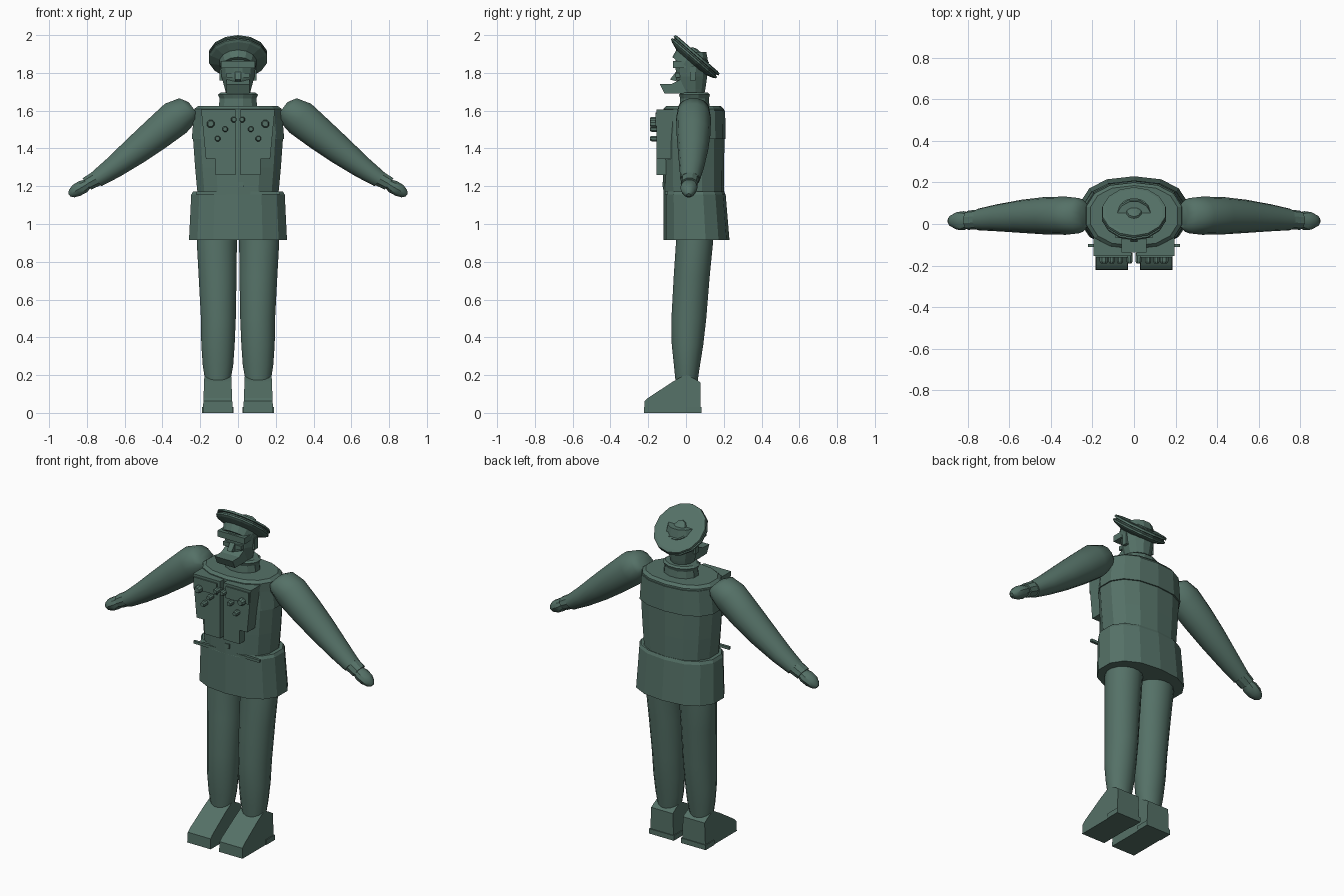
import bpy, bmesh, math
from mathutils import Vector, Matrix

if "Cube" in bpy.data.objects:
    bpy.data.objects.remove(bpy.data.objects["Cube"])

mat = bpy.data.materials.new("dull green plastic")
mat.diffuse_color = (0.09, 0.165, 0.135, 1)
mat.use_nodes = True
mat.node_tree.nodes["Principled BSDF"].inputs["Base Color"].default_value = mat.diffuse_color


def finish(name, bm, smooth=None):
    bmesh.ops.recalc_face_normals(bm, faces=bm.faces)
    me = bpy.data.meshes.new(name)
    bm.to_mesh(me)
    bm.free()
    me.materials.append(mat)
    ob = bpy.data.objects.new(name, me)
    bpy.context.collection.objects.link(ob)
    if smooth:
        bpy.ops.object.select_all(action='DESELECT')
        ob.select_set(True)
        bpy.context.view_layer.objects.active = ob
        bpy.ops.object.shade_smooth_by_angle(angle=math.radians(smooth))
    return ob


def loft(name, rings, n=14, u=(1, 0, 0), v=(0, 1, 0), power=1.0, smooth=None, side=1):
    """Skin through rings of (centre x, y, z, radius along u, radius along v)."""
    bm = bmesh.new()
    u, v = Vector(u), Vector(v)
    curve = lambda t: math.copysign(abs(t) ** power, t)
    loops = []
    for x, y, z, ru, rv in rings:
        loop = []
        for i in range(n):
            a = 2 * math.pi * (i + 0.5) / n
            p = Vector((x, y, z)) + u * ru * curve(math.cos(a)) + v * rv * curve(math.sin(a))
            loop.append(bm.verts.new((p.x * side, p.y, p.z)))
        loops.append(loop)
    for a, b in zip(loops, loops[1:]):
        for i in range(n):
            j = (i + 1) % n
            bm.faces.new((a[i], a[j], b[j], b[i]))
    bm.faces.new(loops[0])
    bm.faces.new(loops[-1])
    return finish(name, bm, smooth)


def extrude(name, profile, x0, x1, taper=0.0, side=1):
    """Side profile of (y, z) points run from x0 to x1, narrowing with height."""
    bm = bmesh.new()
    rows = []
    for x, s in ((x0, 1), (x1, -1)):
        rows.append([bm.verts.new(((x + s * taper * z) * side, y, z)) for y, z in profile])
    n = len(profile)
    for i in range(n):
        j = (i + 1) % n
        bm.faces.new((rows[0][i], rows[0][j], rows[1][j], rows[1][i]))
    bm.faces.new(rows[0])
    bm.faces.new(rows[1])
    return finish(name, bm)


def plate(name, outline, y0, y1, side=1):
    """Front outline of (x, z) points run from y0 to y1."""
    bm = bmesh.new()
    f = [bm.verts.new((x * side, y0, z)) for x, z in outline]
    b = [bm.verts.new((x * side, y1, z)) for x, z in outline]
    n = len(outline)
    for i in range(n):
        j = (i + 1) % n
        bm.faces.new((f[i], f[j], b[j], b[i]))
    bm.faces.new(f)
    bm.faces.new(b)
    return finish(name, bm)


def box(name, x0, x1, y0, y1, z0, z1, side=1):
    return plate(name, [(x0, z0), (x1, z0), (x1, z1), (x0, z1)], y0, y1, side)


# jacket body, raised yoke and skirt
loft("jacket", [(0, .04, 1.15, .218, .16), (0, .04, 1.3, .232, .162), (0, .04, 1.45, .243, .163),
                (0, .04, 1.61, .235, .16), (0, .04, 1.625, .215, .145)], power=.85)
loft("yoke", [(0, .045, 1.45, .25, .165), (0, .045, 1.60, .237, .162)], power=.85)
loft("jacket_skirt", [(0, .055, .915, .265, .175), (0, .045, 1.155, .253, .165),
                      (0, .045, 1.172, .243, .157)], power=.85)

for s, label in ((1, "left"), (-1, "right")):
    # trouser leg
    loft(label + "_leg", [(.1, .05, 1.0, .11, .1), (.112, .045, .9, .108, .1), (.108, .03, .72, .102, .097),
                          (.104, .015, .5, .094, .094), (.106, .008, .36, .09, .085),
                          (.106, .005, .25, .082, .07), (.107, .003, .17, .068, .06)],
         16, smooth=50, side=s)
    # boot with pointed top and a thin heel
    extrude(label + "_boot", [(-.222, 0), (.078, 0), (.078, .16), (.055, .175), (.0, .205),
                              (-.07, .165), (-.20, .08), (-.22, .062)], .028, .186, .04, s)
    box(label + "_heel", .024, .19, .0, .083, 0, .03, s)
    # sleeve, cuff and hand
    across = (.60, 0, .80)
    loft(label + "_arm", [(.235, .04, 1.61, .045, .06), (.265, .04, 1.605, .078, .085),
                          (.33, .04, 1.56, .098, .092), (.43, .04, 1.478, .09, .09),
                          (.54, .037, 1.39, .078, .08), (.66, .03, 1.298, .06, .065),
                          (.75, .022, 1.236, .046, .052)], 14, across, smooth=50, side=s)
    loft(label + "_cuff", [(.71, .025, 1.262, .046, .05), (.80, .018, 1.212, .04, .046)],
         10, across, side=s)
    loft(label + "_hand", [(.785, .018, 1.22, .024, .033), (.82, .016, 1.198, .038, .046),
                           (.855, .015, 1.178, .037, .042), (.88, .015, 1.161, .026, .028),
                           (.893, .015, 1.153, .01, .012)], 10, across, smooth=35, side=s)
    # stepped chest panel with pocket flap
    plate(label + "_chest_panel", [(.012, 1.605), (.195, 1.605), (.17, 1.345), (.118, 1.345),
                                   (.118, 1.26), (.012, 1.26)], -.155, -.06, s)
    box(label + "_pocket_flap", .03, .185, -.162, -.15, 1.52, 1.59, s)
    # round jacket buttons
    for k, (x, z) in enumerate(((.022, 1.553), (.068, 1.502), (.108, 1.452), (.145, 1.53))):
        r = .022 if k == 3 else .016
        loft(f"{label}_button_{k}", [(x, -.14, z, r, r), (x, -.18, z, r, r), (x, -.19, z, r * .7, r * .7)],
             8, (1, 0, 0), (0, 0, 1), side=s)
    # eyes and ears
    box(label + "_eye", .022, .06, -.056, -.02, 1.775, 1.80, s)
    box(label + "_ear", .08, .098, .02, .05, 1.76, 1.83, s)

# buckle and thin rod at the waist
box("buckle", -.002, .028, -.125, -.08, 1.195, 1.222)
box("waist_rod", -.222, .222, -.112, -.096, 1.157, 1.173)

# collar
loft("collar", [(0, .045, 1.60, .108, .085), (0, .045, 1.665, .1, .078),
                (0, .045, 1.685, .11, .085), (0, .045, 1.695, .095, .075)], 12)
# head, nose and jutting beard
loft("head", [(0, .035, 1.67, .06, .06), (0, .03, 1.715, .072, .075), (0, .03, 1.78, .09, .085),
              (0, .03, 1.86, .1, .09), (0, .03, 1.91, .085, .08)], 12)
box("brow", -.09, .09, -.068, .0, 1.825, 1.862)
extrude("nose", [(-.05, 1.81), (-.085, 1.765), (-.05, 1.755)], -.016, .016)
extrude("beard", [(-.138, 1.74), (-.075, 1.742), (-.03, 1.765), (.02, 1.76), (.02, 1.69), (-.115, 1.692)],
        -.06, .06)

# tilted cap, with grooved rim
tilt = Matrix.Translation((0, .062, 1.9)) @ Matrix.Rotation(math.radians(-41), 4, 'X')
cap = loft("cap", [(0, -.005, -.10, .09, .085), (0, 0, -.058, .1, .1), (0, 0, -.042, .145, .145),
                   (0, 0, -.034, .157, .157), (0, 0, -.025, .157, .157), (0, 0, -.022, .147, .147),
                   (0, 0, -.016, .147, .147), (0, 0, -.013, .158, .158), (0, 0, -.002, .155, .155),
                   (0, 0, .001, .14, .14)])
cap.data.transform(tilt)
# oval knob and crescent on the crown
knob = loft("cap_knob", [(0, 0, -.002, .042, .05), (0, 0, .010, .036, .044), (0, 0, .018, .015, .02)], 10)
knob.data.transform(tilt)
for k in range(5):
    a = math.radians(50 + 20 * k)
    seg = box(f"crescent_{k}", -.014, .014, -.005, .005, -.002, .007)
    seg.data.transform(tilt @ Matrix.Translation((.07 * math.cos(a), .07 * math.sin(a), 0))
                       @ Matrix.Rotation(a - math.pi / 2, 4, 'Z'))
